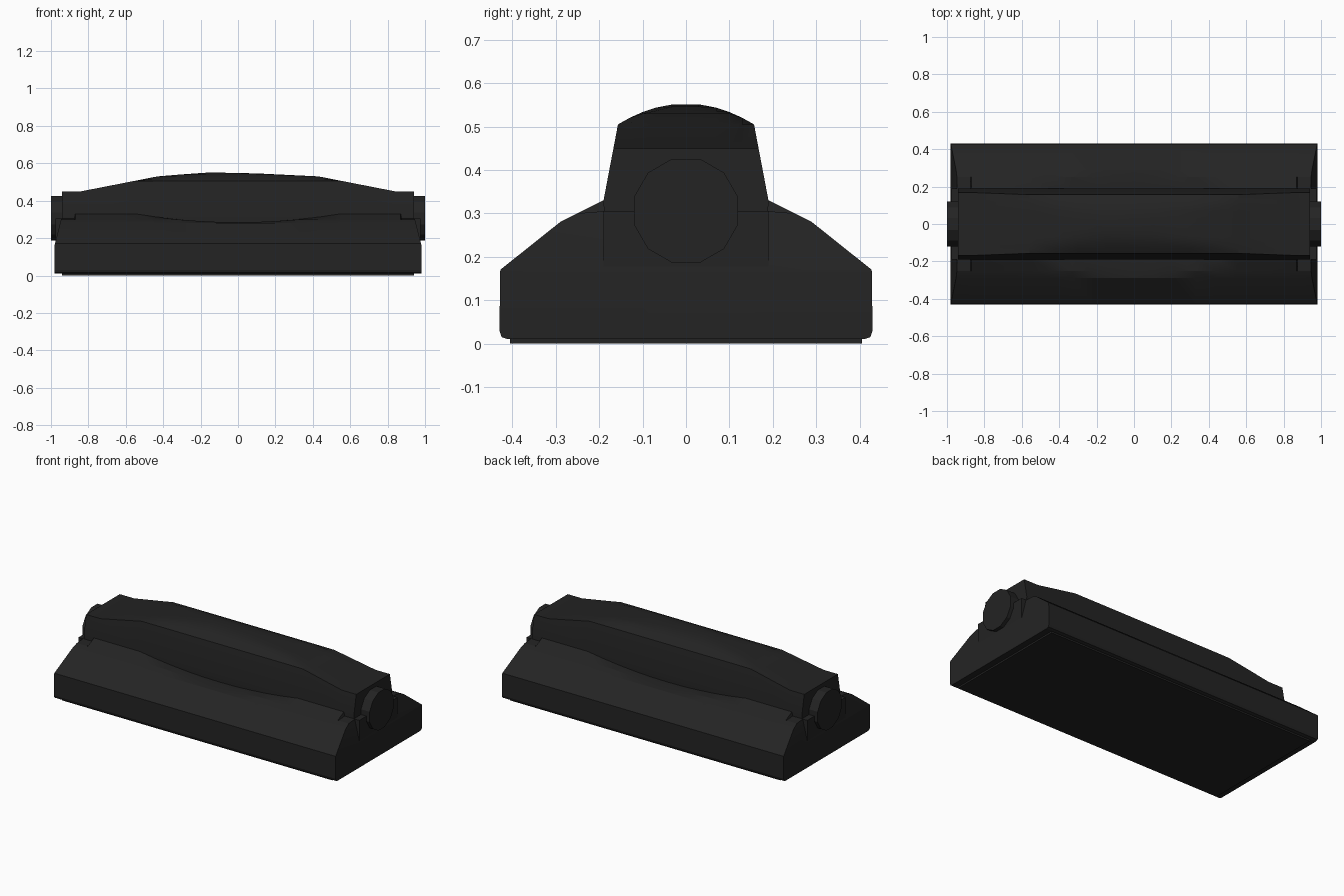
import bpy, bmesh, math
from mathutils import Vector

cube = bpy.data.objects.get("Cube")
if cube:
    bpy.data.objects.remove(cube, do_unlink=True)

black = bpy.data.materials.new("matte black")
black.use_nodes = True
black.diffuse_color = (0.017, 0.017, 0.017, 1)
black.node_tree.nodes["Principled BSDF"].inputs["Base Color"].default_value = black.diffuse_color


def finish(bm, name):
    bmesh.ops.recalc_face_normals(bm, faces=bm.faces)
    mesh = bpy.data.meshes.new(name)
    bm.to_mesh(mesh)
    bm.free()
    mesh.materials.append(black)
    obj = bpy.data.objects.new(name, mesh)
    bpy.context.collection.objects.link(obj)
    bpy.ops.object.select_all(action="DESELECT")
    obj.select_set(True)
    bpy.context.view_layer.objects.active = obj
    bpy.ops.object.shade_smooth_by_angle(angle=math.radians(15))
    return obj


def loft(stations, section):
    """Skin closed (y, z) sections along x and cap both ends."""
    bm = bmesh.new()
    rings = [[bm.verts.new((x, y, z)) for y, z in section(x)] for x in stations]
    for a, b in zip(rings, rings[1:]):
        for i in range(len(a)):
            j = (i + 1) % len(a)
            bm.faces.new((a[i], a[j], b[j], b[i]))
    bm.faces.new(rings[0])
    bm.faces.new(rings[-1])
    return bm


def mirrored(half):
    return half + [(-y, z) for y, z in reversed(half)]


def box(name, x0, x1, y, z0, z1):
    return finish(loft([x0, x1], lambda x: [(y, z0), (y, z1), (-y, z1), (-y, z0)]), name)


# Base with sloping shoulders, finger scoops and notched ends
def base_section(x):
    limit = 0.305 if abs(x) > 0.872 else 0.33
    if abs(x) < 0.55:
        limit -= 0.045 * (1 - (x / 0.55) ** 2)
    half = [(0.41, 0.01), (0.425, 0.015), (0.43, 0.03), (0.428, 0.17),
            (0.29, 0.28), (0.25, 0.3), (0.19, 0.33)]
    return mirrored([(y, min(z, limit)) for y, z in half])


scoop = [-0.55 + 0.11 * i for i in range(11)]
base = loft([-0.98, -0.875, -0.87] + scoop + [0.87, 0.875, 0.98], base_section)
# Lean the upper ends inward
for side in (-1, 1):
    geom = base.verts[:] + base.edges[:] + base.faces[:]
    cut = bmesh.ops.bisect_plane(base, geom=geom, plane_co=(side * 0.979, 0, 0.17),
                                 plane_no=Vector((side * 0.16, 0, 0.04)).normalized(),
                                 clear_outer=True)
    edges = [e for e in cut["geom_cut"] if isinstance(e, bmesh.types.BMEdge)]
    bmesh.ops.holes_fill(base, edges=edges, sides=0)
finish(base, "base")

# Thin sole under the base
box("sole", -0.94, 0.94, 0.405, 0, 0.012)

# Arched handle, limited by its long side profile
ridge = [(-0.94, 0.45), (-0.84, 0.45), (-0.43, 0.53), (-0.15, 0.553),
         (0.1, 0.546), (0.43, 0.53), (0.84, 0.45), (0.94, 0.45)]


def ridge_height(x):
    for (x0, z0), (x1, z1) in zip(ridge, ridge[1:]):
        if x <= x1:
            return z0 + (z1 - z0) * (x - x0) / (x1 - x0)
    return ridge[-1][1]


def handle_section(x):
    top = ridge_height(x)
    shoulder = min(top, 0.505)
    half = [(0.188, 0.27), (0.19, 0.33), (0.19 - (shoulder - 0.33) * 0.19, shoulder)]
    for y in (0.13, 0.1, 0.07, 0.03):
        half.append((y, min(top, 0.553 - 1.95 * y * y)))
    return mirrored(half)


finish(loft(sorted([x for x, z in ridge] + [-0.56, 0.56, -0.3, 0.3]), handle_section), "handle")

# End blocks and twelve-sided end knobs
for side, label in ((-1, "right"), (1, "left")):
    x0, x1 = sorted((side * 0.86, side * 0.977))
    box(label + "_end_block", x0, x1, 0.19, 0.02, 0.305)
    ring = [(0.124 * math.cos(math.tau * (i + 0.5) / 12),
             0.306 + 0.124 * math.sin(math.tau * (i + 0.5) / 12)) for i in range(12)]
    finish(loft([side * 0.9, side], lambda x: ring), label + "_end_knob")
